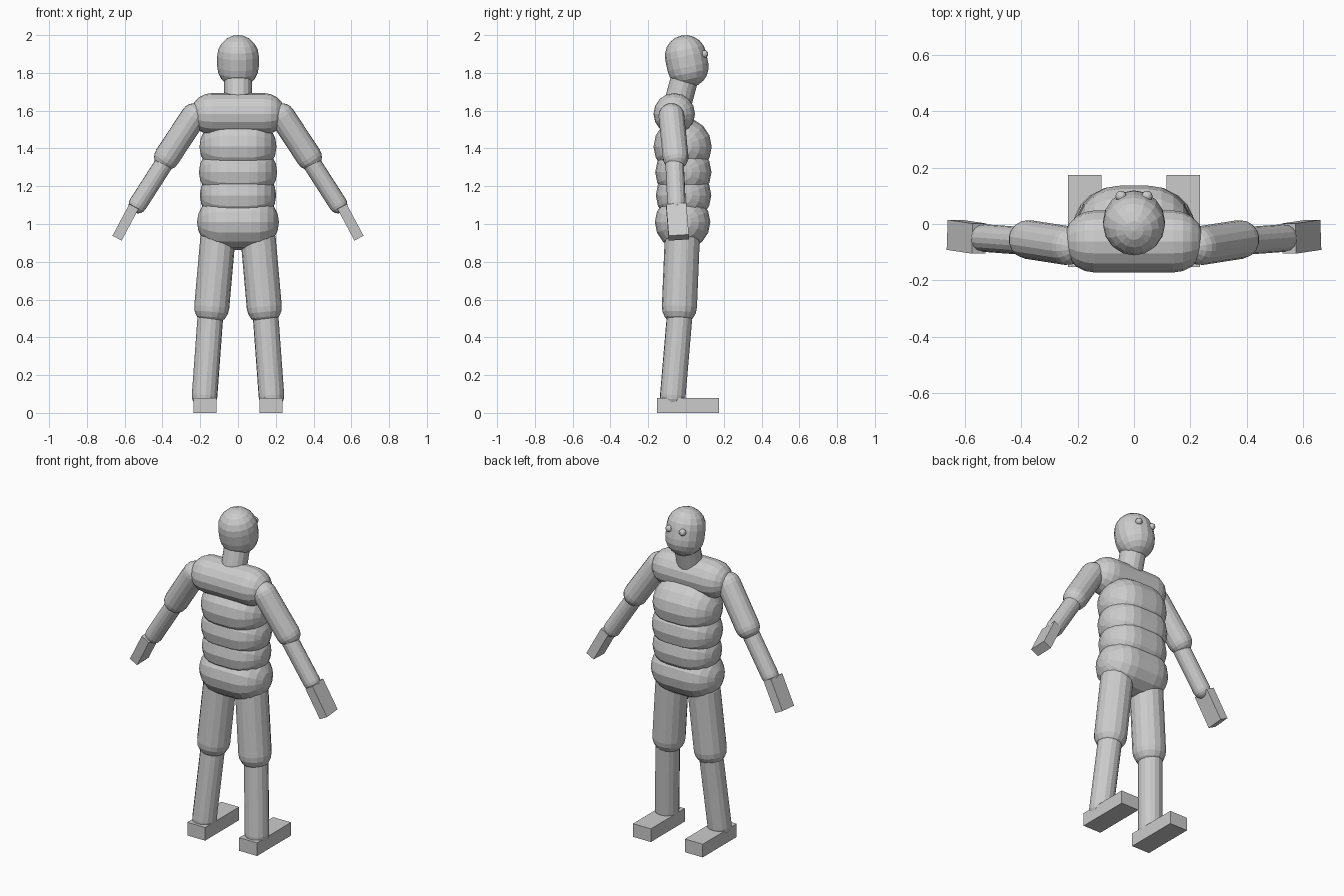
import bpy, bmesh, math
from mathutils import Vector, Matrix

if "Cube" in bpy.data.objects:
    bpy.data.objects.remove(bpy.data.objects["Cube"])


def finish(name, bm):
    bmesh.ops.recalc_face_normals(bm, faces=bm.faces)
    me = bpy.data.meshes.new(name)
    bm.to_mesh(me)
    bm.free()
    ob = bpy.data.objects.new(name, me)
    bpy.context.collection.objects.link(ob)
    return ob


def capsule(name, a, b, r, sides=16, rings=5):
    """Faceted capsule from point a to point b."""
    a, b = Vector(a), Vector(b)
    axis = b - a
    rot = axis.to_track_quat('Z', 'Y')
    bm = bmesh.new()
    # profile (radius, height) of both rounded ends
    prof = []
    for base, sign in ((0, -1), (axis.length, 1)):
        arc = [(r * math.cos(t), base + sign * r * math.sin(t))
               for t in (i * math.pi / 2 / rings for i in range(rings))]
        prof += arc[::-1] if sign < 0 else arc

    def vert(x, y, z):
        return bm.verts.new(a + rot @ Vector((x, y, z)))
    loops = [[vert(q * math.cos(t), q * math.sin(t), z)
              for t in (k * math.tau / sides for k in range(sides))]
             for q, z in prof]
    tips = vert(0, 0, -r), vert(0, 0, axis.length + r)
    for k in range(sides):
        n = (k + 1) % sides
        for lo, hi in zip(loops, loops[1:]):
            bm.faces.new((lo[k], lo[n], hi[n], hi[k]))
        bm.faces.new((loops[0][n], loops[0][k], tips[0]))
        bm.faces.new((loops[-1][k], loops[-1][n], tips[1]))
    return finish(name, bm)


def box(name, centre, size, rot=Matrix()):
    bm = bmesh.new()
    bmesh.ops.create_cube(bm, size=1, matrix=Matrix.Translation(centre) @ rot
                          @ Matrix.Diagonal((*size, 1)))
    return finish(name, bm)


# Torso: stacked sideways capsules (half length, y, z, radius)
for name, h, y, z, r in (("pelvis", 0.07, -0.018, 1.01, 0.147),
                         ("waist", 0.055, -0.013, 1.152, 0.147),
                         ("belly", 0.058, -0.014, 1.275, 0.149),
                         ("chest", 0.05, -0.018, 1.41, 0.154),
                         ("upper_chest", 0.14, -0.062, 1.583, 0.11)):
    capsule(name, (-h, y, z), (h, y, z), r)

# Neck and head
capsule("neck", (0, -0.04, 1.65), (0, 0.0, 1.80), 0.073)
capsule("head", (0, 0.01, 1.832), (0, -0.002, 1.89), 0.11)

# Mirrored limbs and eyes
for side, s in (("left", -1), ("right", 1)):
    def p(x, y, z):
        return (s * x, y, z)

    bm = bmesh.new()
    bmesh.ops.create_uvsphere(bm, u_segments=12, v_segments=8, radius=0.02,
                              matrix=Matrix.Translation(p(0.046, 0.098, 1.90)))
    finish(side + "_eye", bm)

    capsule(side + "_upper_arm", p(0.234, -0.077, 1.57), p(0.376, -0.055, 1.355), 0.069)
    capsule(side + "_forearm", p(0.395, -0.06, 1.315), p(0.53, -0.05, 1.105), 0.049)
    tilt = (Matrix.Rotation(s * math.radians(-28), 4, 'Y')
            @ Matrix.Rotation(math.radians(4), 4, 'X'))
    box(side + "_hand", p(0.594, -0.045, 1.012), (0.055, 0.107, 0.19), tilt)

    capsule(side + "_thigh", p(0.107, -0.02, 0.92), p(0.139, -0.035, 0.56), 0.093)
    capsule(side + "_shin", p(0.147, -0.035, 0.50), p(0.177, -0.07, 0.09), 0.068)
    box(side + "_foot", p(0.175, 0.011, 0.04), (0.12, 0.327, 0.08))
